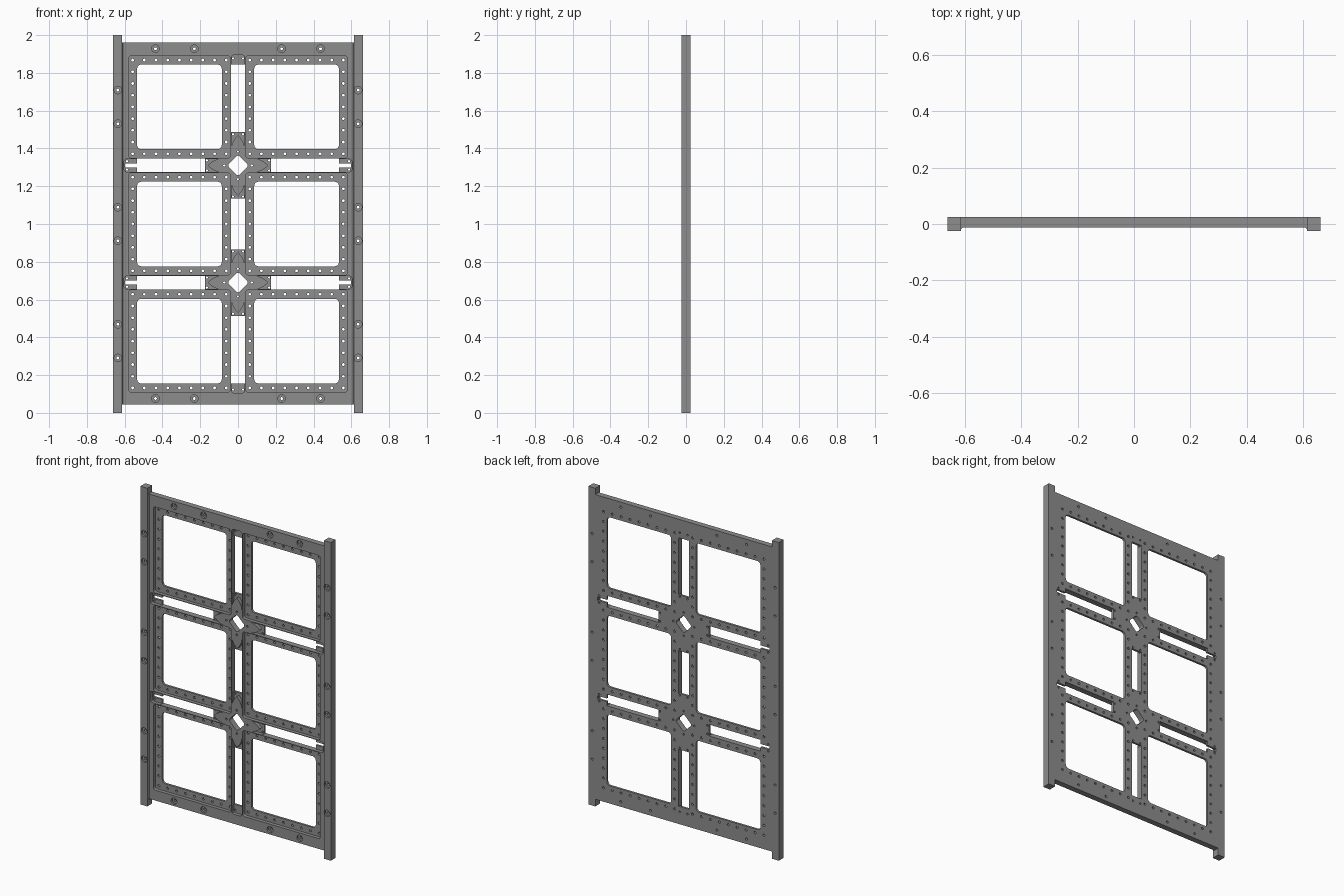
import bpy, bmesh, math

if "Cube" in bpy.data.objects:
    bpy.data.objects.remove(bpy.data.objects["Cube"])

BACK, FRONT, FLOOR, RAIL_FRONT = 0.024, -0.012, 0.010, -0.024
PITCH = 0.62              # spacing of the window grid
HUBS = (0.69, 1.31)       # heights of the two cross hubs
W = 0.035                 # half width of slot recesses

steel = bpy.data.materials.new('dark_grey')
steel.diffuse_color = (0.27, 0.27, 0.27, 1)
steel.use_nodes = True
steel.node_tree.nodes["Principled BSDF"].inputs["Base Color"].default_value = steel.diffuse_color


def prism(bm, pts, lo, hi, along='y'):
    """Extrude a closed outline: (x, z) along y, or (x, y) along z."""
    place = (lambda a, b: (a, lo, b)) if along == 'y' else (lambda a, b: (a, b, lo))
    face = bm.faces.new([bm.verts.new(place(*p)) for p in pts])
    new = bmesh.ops.extrude_face_region(bm, geom=[face], use_keep_orig=True)['geom']
    shift = (0, hi - lo, 0) if along == 'y' else (0, 0, hi - lo)
    bmesh.ops.translate(bm, vec=shift, verts=[v for v in new if isinstance(v, bmesh.types.BMVert)])


def circle(x, z, r, n=16):
    return [(x + r * math.cos(2 * math.pi * i / n), z + r * math.sin(2 * math.pi * i / n))
            for i in range(n)]


def round_square(x, z, h, r, turn=0.0, n=5):
    pts = []
    for k in range(4):
        a0 = k * math.pi / 2
        sx, sz = ((1, 1), (-1, 1), (-1, -1), (1, -1))[k]
        for i in range(n + 1):
            a = a0 + i / n * math.pi / 2
            px, pz = sx * (h - r) + r * math.cos(a), sz * (h - r) + r * math.sin(a)
            pts.append((x + px * math.cos(turn) - pz * math.sin(turn),
                        z + px * math.sin(turn) + pz * math.cos(turn)))
    return pts


def finish(bm, name):
    bmesh.ops.recalc_face_normals(bm, faces=bm.faces)
    me = bpy.data.meshes.new(name)
    bm.to_mesh(me)
    bm.free()
    me.materials.append(steel)
    ob = bpy.data.objects.new(name, me)
    bpy.context.collection.objects.link(ob)
    return ob


def carve(ob, cutters):
    """Subtract the cutters, bake the result and remove the cutters."""
    for c in cutters:
        c.hide_render = True
        m = ob.modifiers.new('cut', 'BOOLEAN')
        m.operation, m.solver, m.object = 'DIFFERENCE', 'EXACT', c
    bpy.context.view_layer.update()
    dg = bpy.context.evaluated_depsgraph_get()
    me = bpy.data.meshes.new_from_object(ob.evaluated_get(dg))
    ob.modifiers.clear()
    ob.data = me
    for c in cutters:
        bpy.data.objects.remove(c)
    bpy.ops.object.select_all(action='DESELECT')
    ob.select_set(True)
    bpy.context.view_layer.objects.active = ob
    bpy.ops.object.shade_smooth_by_angle(angle=math.radians(30))


through, recess = bmesh.new(), bmesh.new()


def cut(pts):
    prism(through, pts, -0.05, 0.05)


def pocket(pts, depth=FLOOR):
    prism(recess, pts, -0.05, depth)


# Six windows, each with a recessed border and a ring of small holes
for cx in (-PITCH / 2, PITCH / 2):
    for cz in (0.38, 1.0, 1.62):
        cut(round_square(cx, cz, 0.224, 0.022))
        pocket(round_square(cx, cz, 0.27, 0.015))
        for i in range(-4, 5):
            for j in range(-4, 5):
                if max(abs(i), abs(j)) == 4:
                    cut(circle(cx + i * PITCH / 10, cz + j * PITCH / 10, 0.0075, 12))

# Pointed arch that stays raised on each hub arm
ARCH = [(0.09 + 0.07 * u, W * (1 - u ** 2)) for u in (i / 6 for i in range(7))]
ARCH = [(d, -t) for d, t in ARCH] + [(d, t) for d, t in ARCH[-2::-1]]


def slot(cz, dx, dz, kind):
    """Slot leaving a hub in direction (dx, dz): recess, opening and tab holes."""
    def put(pts):
        return [(dx * d - dz * t, cz + dz * d + dx * t) for d, t in pts]
    holes = [(0.165, 0.027), (0.165, -0.027)]
    if kind == 'middle':
        far = [(PITCH - d, t) for d, t in ARCH[::-1]]
        opening = [(0.176, -0.036), (0.444, -0.036), (0.444, 0.036), (0.176, 0.036)]
        holes += [(PITCH - d, t) for d, t in holes]
    else:
        end = 0.585 if kind == 'upright' else 0.603
        far = [(end - 0.012, W), (end - 0.004, W - 0.004), (end, W - 0.012)]
        far += [(d, -t) for d, t in far[::-1]]
        opening = [(0.176, -0.036), (0.534, -0.036), (0.534, 0.036), (0.176, 0.036)]
        if kind == 'cross':
            opening[2:2] = [(0.534, -0.01), (0.598, -0.01), (0.598, 0.01)]
            opening.insert(5, (0.534, 0.01))
            holes += [(0.588, 0.022), (0.588, -0.022)]
        else:
            holes += [(0.567, 0.027), (0.567, -0.027)]
    pocket(put(ARCH + far))
    cut(put(opening))
    for h in holes:
        cut(circle(*put([h])[0], 0.006, 12))


# Slots and hubs
for cz in HUBS:
    slot(cz, 1, 0, 'cross')
    slot(cz, -1, 0, 'cross')
    cut(round_square(0, cz, 0.04, 0.012, math.pi / 4))
    for a, b in ((1, 0), (-1, 0), (0, 1), (0, -1)):
        cut(circle(a * 0.073, cz + b * 0.073, 0.006, 12))
slot(HUBS[1], 0, 1, 'upright')
slot(HUBS[0], 0, -1, 'upright')
slot(HUBS[0], 0, 1, 'middle')

# Counterbored bolt holes along the top and bottom edges
for x in (-0.437, -0.231, 0.231, 0.437):
    for z in (0.076, 1.928):
        cut(circle(x, z, 0.0075))
        pocket(circle(x, z, 0.02, 24), FRONT + 0.012)

# Main plate, with small sloped fillets against the rails
plate = bmesh.new()
prism(plate, [(-0.614, BACK), (0.614, BACK), (0.614, -0.018), (0.608, FRONT),
              (-0.608, FRONT), (-0.614, -0.018)], 0.045, 1.96, 'z')
carve(finish(plate, 'main_plate'),
      [finish(through, 'through_cutter'), finish(recess, 'recess_cutter')])

# Side rails with counterbored bolt holes
for side, name in ((-1, 'left_rail'), (1, 'right_rail')):
    rail, bolts, bores = bmesh.new(), bmesh.new(), bmesh.new()
    prism(rail, [(side * 0.614, 0), (side * 0.662, 0), (side * 0.662, 2), (side * 0.614, 2)],
          RAIL_FRONT, BACK)
    for row in (0.38, 1.0, 1.62):
        for dz in (-0.089, 0.089):
            prism(bolts, circle(side * 0.636, row + dz, 0.0075), -0.05, 0.05)
            prism(bores, circle(side * 0.636, row + dz, 0.02, 24), -0.05, RAIL_FRONT + 0.012)
    carve(finish(rail, name), [finish(bolts, 'bolt_cutter'), finish(bores, 'bore_cutter')])
